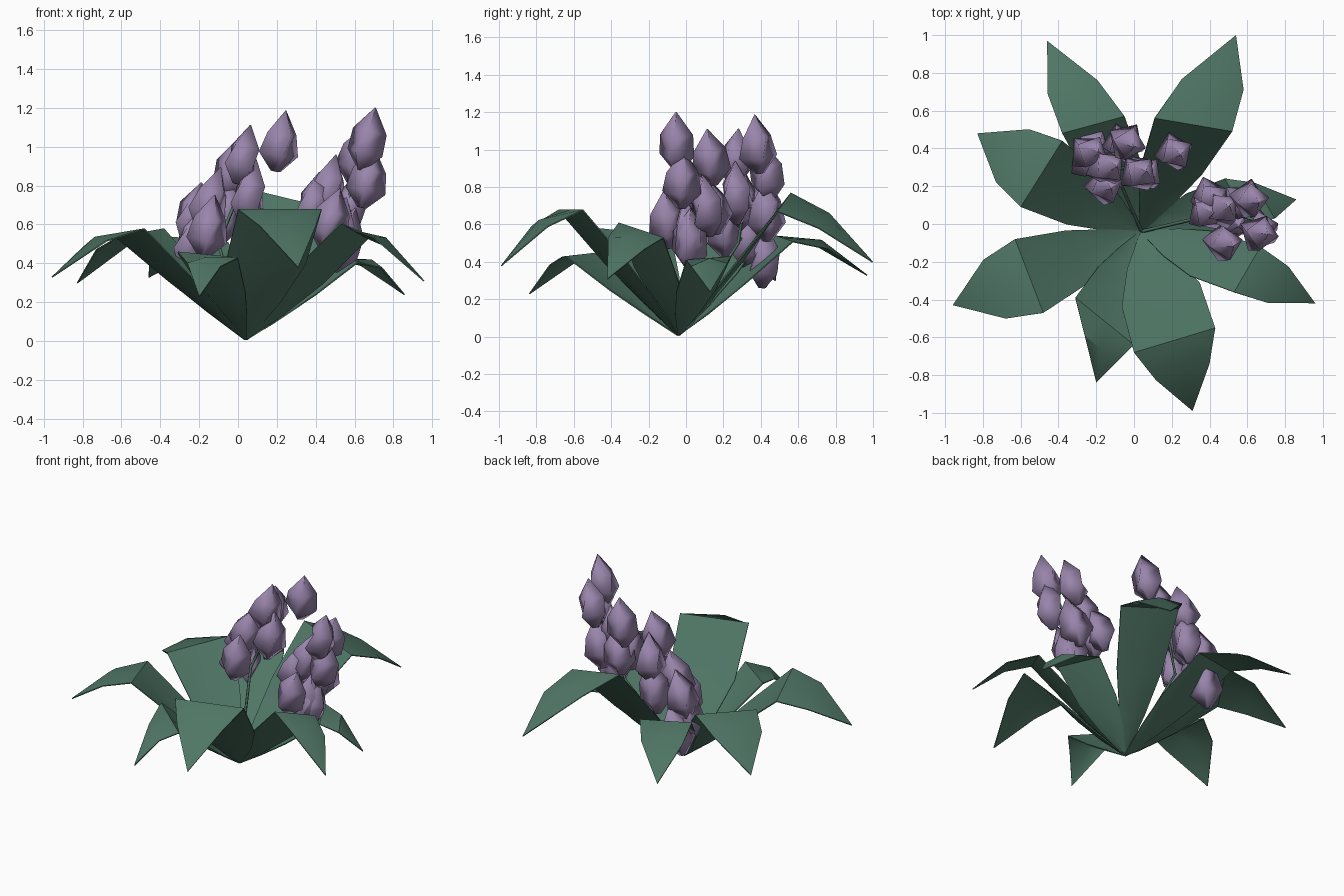
import bpy, bmesh, math, random
from mathutils import Vector, Matrix

random.seed(4)
cube = bpy.data.objects.get("Cube")
if cube:
    bpy.data.objects.remove(cube, do_unlink=True)


def make_material(name, rgb):
    mat = bpy.data.materials.new(name)
    mat.use_nodes = True
    mat.diffuse_color = (*rgb, 1)
    mat.node_tree.nodes["Principled BSDF"].inputs["Base Color"].default_value = (*rgb, 1)
    return mat


LEAF = make_material("leaf green", (0.078, 0.18, 0.13))
PETAL = make_material("petal purple", (0.32, 0.235, 0.41))
ROOT = Vector((0.04, -0.04, 0.01))
UP = Vector((0, 0, 1))


def finish(name, bm, mat, angle):
    mesh = bpy.data.meshes.new(name)
    bm.to_mesh(mesh)
    bm.free()
    mesh.materials.append(mat)
    obj = bpy.data.objects.new(name, mesh)
    bpy.context.collection.objects.link(obj)
    bpy.ops.object.select_all(action="DESELECT")
    obj.select_set(True)
    bpy.context.view_layer.objects.active = obj
    bpy.ops.object.shade_smooth_by_angle(angle=math.radians(angle))


def leaf(name, left, right, tip, bulge, outer=0.8):
    """Cupped lower blade up to a fold, then a drooping pointed end."""
    left, right, tip = Vector(left), Vector(right), Vector(tip)
    fold = (left + right) / 2
    side = (left - right) / 2

    def row(centre, width, rib):
        return [centre + side * width, centre + UP * rib, centre - side * width]

    rows = [
        row(ROOT, 0.04, 0),
        row(ROOT.lerp(fold, 0.28), 0.28 + bulge * 0.8, -0.03),
        row(ROOT.lerp(fold, 0.58), 0.58 + bulge, -0.035),
        row(fold, 1, 0),
        row(fold.lerp(tip, 0.45) + UP * 0.045, outer, 0.035),
    ]
    bm = bmesh.new()
    grid = [[bm.verts.new(p) for p in r] for r in rows]
    for a, b in zip(grid, grid[1:]):
        for i in range(2):
            bm.faces.new((a[i], a[i + 1], b[i + 1], b[i]))
    end = bm.verts.new(tip)
    for i in range(2):
        bm.faces.new((grid[-1][i], grid[-1][i + 1], end))
    bmesh.ops.recalc_face_normals(bm, faces=bm.faces)
    bmesh.ops.solidify(bm, geom=bm.faces[:], thickness=0.006)
    bmesh.ops.recalc_face_normals(bm, faces=bm.faces)
    finish(name, bm, LEAF, 35)


def add_bud(bm, centre):
    """Four-sided pointed bud, leaning to one side and widest in the middle."""
    height = random.uniform(0.31, 0.35)
    axis = Vector((random.uniform(0.15, 0.35), random.uniform(-0.2, 0.1), 1))
    turn = UP.rotation_difference(axis).to_matrix().to_4x4()
    place = Matrix.Translation(centre) @ turn @ Matrix.Rotation(random.uniform(0, 3), 4, "Z")
    rings = []
    for level, radius in ((-0.5, 0.025), (-0.22, 0.105), (0.12, 0.09), (0.5, 0.003)):
        rings.append([
            bm.verts.new(place @ Vector((radius * math.cos(a), radius * math.sin(a), level * height)))
            for a in (math.tau * i / 4 + level for i in range(4))])
    for a, b in zip(rings, rings[1:]):
        for i in range(4):
            j = (i + 1) % 4
            bm.faces.new((a[i], a[j], b[j], b[i]))
    bm.faces.new(rings[0][::-1])
    bm.faces.new(rings[-1])


def flower_spike(name, centres):
    bm = bmesh.new()
    for c in centres:
        add_bud(bm, Vector(c))
    finish(name, bm, PETAL, 95)


def stem(name, points):
    curve = bpy.data.curves.new(name, "CURVE")
    curve.dimensions = "3D"
    curve.bevel_depth = 0.009
    curve.bevel_resolution = 0
    curve.use_fill_caps = True
    spline = curve.splines.new("POLY")
    spline.points.add(len(points) - 1)
    for p, co in zip(spline.points, points):
        p.co = (*co, 1)
    curve.materials.append(LEAF)
    obj = bpy.data.objects.new(name, curve)
    bpy.context.collection.objects.link(obj)


# Leaves: fold corners, tip, extra width of the lower blade, width of the end
leaf("leaf_back_left_side", (0.11, 0.56, 0.77), (0.52, 0.49, 0.67), (0.54, 1.0, 0.40), 0.2)
leaf("leaf_back_right_side", (-0.38, 0.48, 0.54), (-0.05, 0.57, 0.51), (-0.46, 0.97, 0.33), 0.3)
leaf("leaf_right_rear", (-0.60, 0.09, 0.54), (-0.38, 0.44, 0.58), (-0.83, 0.48, 0.30), 0.22)
leaf("leaf_right_fore", (-0.48, -0.47, 0.58), (-0.63, -0.08, 0.54), (-0.96, -0.43, 0.33), 0.15)
leaf("leaf_front_small", (0.0, -0.64, 0.43), (-0.31, -0.39, 0.46), (-0.20, -0.84, 0.23), 0.15, 0.55)
leaf("leaf_front_large", (0.43, -0.55, 0.68), (0.0, -0.68, 0.68), (0.31, -0.99, 0.38), 0.38, 0.66)
leaf("leaf_left_fore", (0.67, -0.12, 0.53), (0.53, -0.36, 0.61), (0.96, -0.42, 0.31), 0.4)
leaf("leaf_left_rear", (0.48, 0.24, 0.43), (0.62, 0.0, 0.41), (0.86, 0.13, 0.24), 0.3)

# Flower spikes
flower_spike("flower_buds_back", [
    (0.22, 0.38, 1.03), (0.03, 0.27, 0.96), (0.06, 0.27, 0.77), (-0.03, 0.43, 0.88),
    (-0.14, 0.30, 0.73), (-0.23, 0.38, 0.66), (-0.06, 0.43, 0.68), (-0.15, 0.20, 0.59),
    (-0.23, 0.33, 0.53), (-0.22, 0.42, 0.43)])
flower_spike("flower_buds_left", [
    (0.67, -0.05, 1.04), (0.67, -0.02, 0.84), (0.62, 0.13, 0.96), (0.47, 0.08, 0.80),
    (0.39, 0.06, 0.71), (0.48, -0.10, 0.63), (0.53, 0.02, 0.57), (0.58, 0.11, 0.70),
    (0.41, 0.14, 0.70), (0.55, 0.02, 0.52)])

# Stems
stem("stem_back", [ROOT, (-0.1, 0.28, 0.5), (-0.02, 0.31, 0.7), (0.08, 0.3, 0.84)])
stem("stem_left", [ROOT, (0.42, 0.05, 0.45), (0.54, 0.05, 0.68), (0.64, 0.02, 0.88)])
